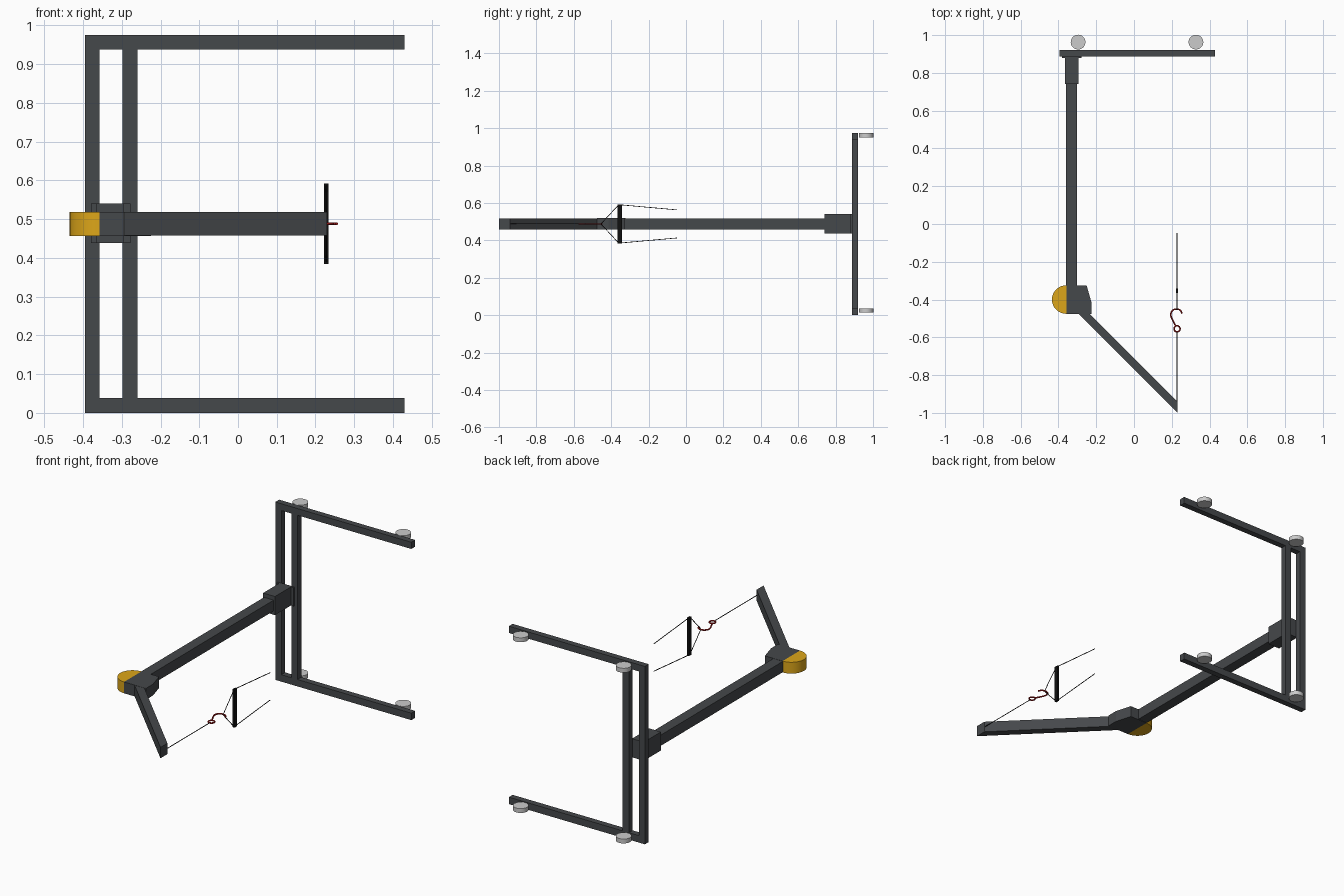
import bpy, bmesh, math
from mathutils import Vector

if "Cube" in bpy.data.objects:
    bpy.data.objects.remove(bpy.data.objects["Cube"])


def mat(name, c):
    m = bpy.data.materials.new(name)
    m.diffuse_color = (*c, 1)
    m.use_nodes = True
    m.node_tree.nodes["Principled BSDF"].inputs["Base Color"].default_value = m.diffuse_color
    return m


DARK = mat("dark_steel", (0.06, 0.065, 0.07))
BLACK = mat("black", (0.005, 0.005, 0.005))
YELLOW = mat("yellow", (0.72, 0.38, 0.01))
RED = mat("red", (0.4, 0.01, 0.01))


def finish(name, bm, material=None):
    bmesh.ops.recalc_face_normals(bm, faces=bm.faces)
    me = bpy.data.meshes.new(name)
    bm.to_mesh(me)
    bm.free()
    ob = bpy.data.objects.new(name, me)
    bpy.context.collection.objects.link(ob)
    if material:
        me.materials.append(material)
    return ob


def box(name, x, y, z, material=DARK):
    bm = bmesh.new()
    bmesh.ops.create_cube(bm, size=1)
    for v in bm.verts:
        v.co = [(r[0] + r[1]) / 2 + c * (r[1] - r[0]) for r, c in zip((x, y, z), v.co)]
    return finish(name, bm, material)


def prism(name, pts, z0, z1, material=DARK):
    bm = bmesh.new()
    f = bm.faces.new([bm.verts.new((x, y, z0)) for x, y in pts])
    ext = bmesh.ops.extrude_face_region(bm, geom=[f])["geom"]
    for v in ext:
        if isinstance(v, bmesh.types.BMVert):
            v.co.z = z1
    return finish(name, bm, material)


def smooth(ob):
    bpy.ops.object.select_all(action='DESELECT')
    ob.select_set(True)
    bpy.context.view_layer.objects.active = ob
    bpy.ops.object.shade_smooth_by_angle(angle=math.radians(35))


def tube(name, pts, radius, material, spline='POLY', cyclic=False):
    cu = bpy.data.curves.new(name, 'CURVE')
    cu.dimensions = '3D'
    cu.bevel_depth = radius
    cu.bevel_resolution = 1
    cu.use_fill_caps = True
    s = cu.splines.new(spline)
    if spline == 'BEZIER':
        s.bezier_points.add(len(pts) - 1)
        for p, co in zip(s.bezier_points, pts):
            p.co = co
            p.handle_left_type = p.handle_right_type = 'AUTO'
    else:
        s.points.add(len(pts) - 1)
        for p, co in zip(s.points, pts):
            p.co = (*co, 1)
    s.use_cyclic_u = cyclic
    cu.materials.append(material)
    ob = bpy.data.objects.new(name, cu)
    bpy.context.collection.objects.link(ob)
    return ob


ZC = 0.488
Y = (0.887, 0.92)

# upright frame: two rails and two posts
box("bottom_rail", (-0.395, 0.43), Y, (0, 0.038))
box("top_rail", (-0.395, 0.43), Y, (0.938, 0.975))
box("outer_post", (-0.395, -0.358), Y, (0.038, 0.938))
box("inner_post", (-0.298, -0.26), Y, (0.038, 0.938))

# rollers on the back of the rails
for x in (-0.296, 0.328):
    for z in (0.025, 0.961):
        pts = [(x + 0.039 * math.cos(a), 0.963 + 0.039 * math.sin(a))
               for a in (i * math.tau / 32 for i in range(32))]
        smooth(prism("roller", pts, z - 0.012, z + 0.012, None))

# boom, its sleeve and mounting plate
box("mounting_plate", (-0.38, -0.277), (0.878, 0.888), (ZC - 0.05, ZC + 0.052))
box("boom_sleeve", (-0.366, -0.294), (0.74, 0.88), (ZC - 0.05, ZC + 0.052))
box("boom", (-0.36, -0.302), (-0.34, 0.75), (ZC - 0.029, ZC + 0.03))

# elbow block with half-round yellow cap
prism("elbow_block", [(-0.358, -0.325), (-0.251, -0.325), (-0.225, -0.415),
                      (-0.225, -0.476), (-0.358, -0.476)], ZC - 0.031, ZC + 0.031)
cap = [(-0.358 + 0.0765 * math.cos(a), -0.4 + 0.0755 * math.sin(a))
       for a in (math.pi * (0.5 + i / 24) for i in range(25))]
smooth(prism("elbow_cap", cap, ZC - 0.031, ZC + 0.031, YELLOW))

# angled arm, cut square at its tip
prism("angled_arm", [(-0.3, -0.47), (-0.24, -0.47), (0.23, -0.94), (0.23, -1.0)],
      ZC - 0.03, ZC + 0.03)

# cord, ring and hook
HX = 0.228
tube("arm_cord", [(HX, -0.96, ZC), (HX, -0.572, ZC)], 0.002, BLACK)
ring = [(HX + 0.016 * math.cos(i * math.tau / 20), -0.555 + 0.016 * math.sin(i * math.tau / 20), ZC)
        for i in range(20)]
smooth(tube("hook_ring", ring, 0.004, RED, cyclic=True))
hook = [(0.221, -0.54), (0.203, -0.505), (0.195, -0.48), (0.204, -0.458),
        (0.225, -0.45), (0.245, -0.457), (0.255, -0.474)]
tube("hook", [(x, y, ZC) for x, y in hook], 0.004, RED, 'BEZIER')

# spreader bar with cords above and below
box("spreader_bar", (0.222, 0.234), (-0.365, -0.342), (ZC - 0.104, ZC + 0.104), BLACK)
for s in (1, -1):
    tube("spreader_cord", [(HX, -0.455, ZC), (HX, -0.36, ZC + s * 0.102)], 0.002, BLACK)
    tube("pull_cord", [(HX, -0.35, ZC + s * 0.102), (HX, -0.048, ZC + s * 0.075)], 0.002, BLACK)
